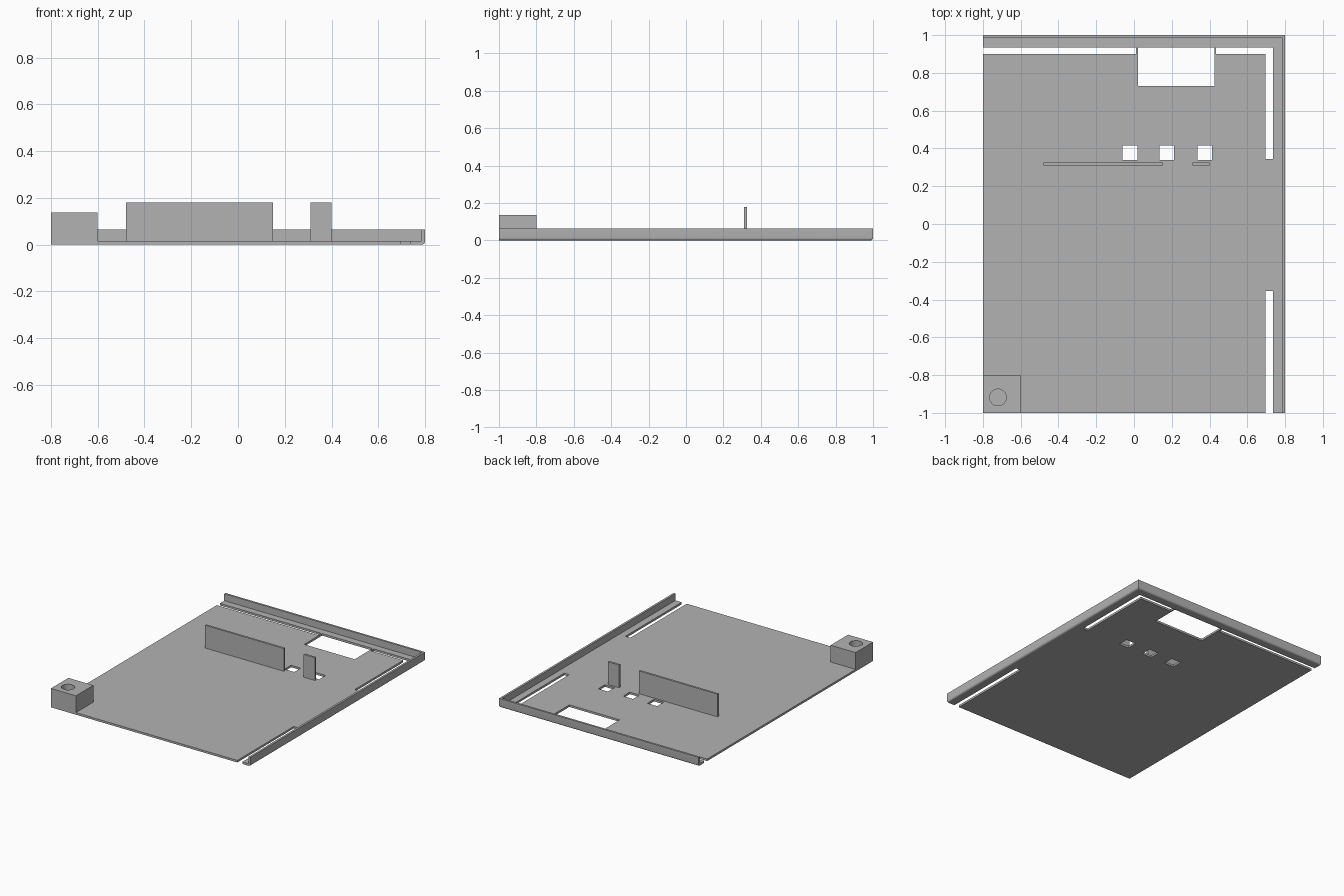
import bpy, bmesh, math

cube = bpy.data.objects.get("Cube")
if cube:
    bpy.data.objects.remove(cube, do_unlink=True)

X, Y, T = 0.8, 1.0, 0.015      # half width, half length, sheet thickness
RIM = 0.065                    # rim flange width and wall height

grey = bpy.data.materials.new("Plain grey")
grey.use_nodes = True
grey.diffuse_color = (0.45, 0.45, 0.45, 1)
grey.node_tree.nodes["Principled BSDF"].inputs["Base Color"].default_value = grey.diffuse_color


def finish(name, bm):
    bmesh.ops.recalc_face_normals(bm, faces=bm.faces[:])
    mesh = bpy.data.meshes.new(name)
    bm.to_mesh(mesh)
    bm.free()
    obj = bpy.data.objects.new(name, mesh)
    bpy.context.collection.objects.link(obj)
    mesh.materials.append(grey)
    return obj


def box(name, x0, x1, y0, y1, z0, z1):
    bm = bmesh.new()
    bmesh.ops.create_cube(bm, size=1)
    for v in bm.verts:
        v.co = (x0 if v.co.x < 0 else x1, y0 if v.co.y < 0 else y1, z0 if v.co.z < 0 else z1)
    return finish(name, bm)


# Base sheet: a grid of cells that skips the cutouts, then extruded
px, py = 0.735, 0.945
cutouts = [(-X, 0.01, 0.9, py), (0.435, px, 0.9, py), (0.695, px, 0.345, py),
           (0.695, px, -Y, -0.355), (0.02, 0.425, 0.73, 0.935)]
cutouts += [(x, x + 0.078, 0.34, 0.415) for x in (-0.06, 0.135, 0.335)]
xs = sorted({-X, px} | {v for c in cutouts for v in c[:2]})
ys = sorted({-Y, py} | {v for c in cutouts for v in c[2:]})
bm = bmesh.new()
grid = {(x, y): bm.verts.new((x, y, 0)) for x in xs for y in ys}
for x0, x1 in zip(xs, xs[1:]):
    for y0, y1 in zip(ys, ys[1:]):
        cx, cy = (x0 + x1) / 2, (y0 + y1) / 2
        if not any(a < cx < b and c < cy < d for a, b, c, d in cutouts):
            bm.faces.new([grid[p] for p in ((x0, y0), (x1, y0), (x1, y1), (x0, y1))])
bmesh.ops.delete(bm, geom=[v for v in bm.verts if not v.link_faces], context='VERTS')
top = bmesh.ops.extrude_face_region(bm, geom=bm.faces[:])["geom"]
bmesh.ops.translate(bm, vec=(0, 0, T), verts=[g for g in top if isinstance(g, bmesh.types.BMVert)])
finish("base_sheet", bm)

# Folded rim: an angle section with a rounded outer bend, mitred at the corner
R = 0.014
bend = [(R - R * math.sin(a), R - R * math.cos(a)) for a in (math.pi / 2 * i / 5 for i in range(6))]
profile = [(RIM, 0)] + bend + [(0, RIM), (T, RIM), (T, T), (RIM, T)]
bm = bmesh.new()
rings = [[bm.verts.new(f(d) + (z,)) for d, z in profile] for f in (
    lambda d: (-X, Y - d), lambda d: (X - d, Y - d), lambda d: (X - d, -Y))]
n = len(profile)
for a, b in zip(rings, rings[1:]):
    for i in range(n):
        j = (i + 1) % n
        bm.faces.new((a[i], a[j], b[j], b[i]))
bm.faces.new(rings[0])
bm.faces.new(rings[-1])
rim = finish("folded_rim", bm)

# Upright tabs
box("long_tab", -0.48, 0.15, 0.31, 0.325, T, 0.18)
box("short_tab", 0.31, 0.4, 0.31, 0.325, T, 0.18)

# Corner block with a round socket
block = box("corner_block", -X, -0.6, -Y, -0.8, 0, 0.137)
bpy.ops.mesh.primitive_cylinder_add(vertices=32, radius=0.044, depth=0.2, location=(-0.72, -0.918, T + 0.1))
cutter = bpy.context.object
cutter.name = "socket_cutter"
cutter.data.materials.append(grey)
cut = block.modifiers.new("Socket", 'BOOLEAN')
cut.operation, cut.solver, cut.object = 'DIFFERENCE', 'EXACT', cutter
bpy.context.view_layer.objects.active = block
bpy.ops.object.modifier_apply(modifier=cut.name)
bpy.data.objects.remove(cutter, do_unlink=True)

# Smooth the bend and the socket
bpy.ops.object.select_all(action='DESELECT')
for obj in (rim, block):
    obj.select_set(True)
bpy.context.view_layer.objects.active = block
bpy.ops.object.shade_smooth_by_angle(angle=math.radians(30))
